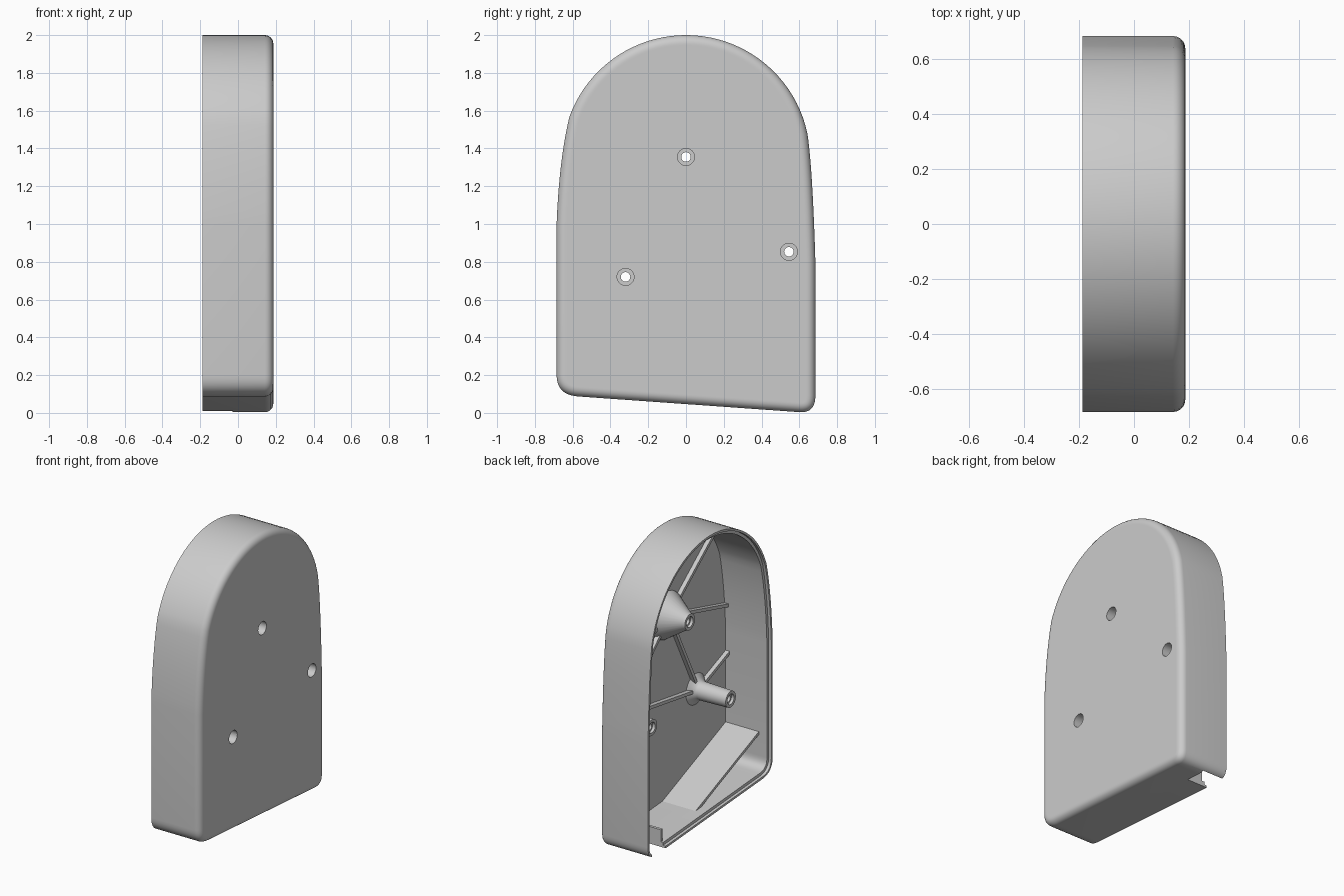
import bpy, bmesh, math
from mathutils import Vector

if "Cube" in bpy.data.objects:
    bpy.data.objects.remove(bpy.data.objects["Cube"], do_unlink=True)

grey = bpy.data.materials.new("light_grey_plastic")
grey.use_nodes = True
grey.diffuse_color = (0.6, 0.6, 0.6, 1)
grey.node_tree.nodes["Principled BSDF"].inputs["Base Color"].default_value = (0.6, 0.6, 0.6, 1)

OPEN, FACE, FLOOR = -0.187, 0.187, 0.15   # x of rim, outer face, inner face
WALL = 0.035


def finish(name, bm):
    bmesh.ops.recalc_face_normals(bm, faces=bm.faces)
    mesh = bpy.data.meshes.new(name)
    bm.to_mesh(mesh)
    bm.free()
    obj = bpy.data.objects.new(name, mesh)
    bpy.context.collection.objects.link(obj)
    mesh.materials.append(grey)
    return obj


def select(obj):
    bpy.ops.object.select_all(action='DESELECT')
    obj.select_set(True)
    bpy.context.view_layer.objects.active = obj


def smooth(obj):
    select(obj)
    bpy.ops.object.shade_smooth_by_angle(angle=math.radians(32))


def bridge(bm, a, b):
    for i in range(len(a)):
        j = (i + 1) % len(a)
        bm.faces.new((a[i], a[j], b[j], b[i]))


def box(name, x0, x1, y0, y1, z0, z1):
    bm = bmesh.new()
    bmesh.ops.create_cube(bm, size=1)
    for v in bm.verts:
        v.co = ((x0 + x1) / 2 + v.co.x * (x1 - x0),
                (y0 + y1) / 2 + v.co.y * (y1 - y0),
                (z0 + z1) / 2 + v.co.z * (z1 - z0))
    return finish(name, bm)


def bar(name, a, b, x0, x1, width):
    """Straight bar in the y-z plane between two points."""
    a, b = Vector(a), Vector(b)
    d = (b - a).normalized()
    n = Vector((-d.y, d.x)) * width / 2
    bm = bmesh.new()
    rings = [[bm.verts.new((x, p.x, p.y)) for p in (a + n, b + n, b - n, a - n)] for x in (x0, x1)]
    bridge(bm, *rings)
    for r in rings:
        bm.faces.new(r)
    return finish(name, bm)


def curve(a, c, b, n=10):
    a, c, b = Vector(a), Vector(c), Vector(b)
    return [a * (1 - t) ** 2 + c * 2 * t * (1 - t) + b * t * t for t in (i / n for i in range(n + 1))]


# Arched outline in (y, z), counter-clockwise
R, CZ = 0.657, 1.343
arc = [Vector((R * math.cos(a), CZ + R * math.sin(a)))
       for a in (math.radians(12 + 148 * i / 40) for i in range(41))]
outline = curve((0.6, 0.004), (0.685, -0.002), (0.685, 0.09))
outline += curve((0.685, 0.8), (0.67, 1.3), arc[0])[:-1]
outline += arc
outline += curve(arc[-1], (-0.672, 1.34), (-0.685, 1.0))[1:]
outline += curve((-0.685, 0.2), (-0.685, 0.095), (-0.57, 0.087))


def inset(d):
    pts = []
    for i, p in enumerate(outline):
        d1 = (p - outline[i - 1]).normalized()
        d2 = (outline[(i + 1) % len(outline)] - p).normalized()
        n1, n2 = Vector((-d1.y, d1.x)), Vector((-d2.y, d2.x))
        pts.append(p + (n1 + n2) * d / (1 + n1.dot(n2)))
    return pts


# Hollow cover: stepped inner rim, outer wall, rounded edge, flat face
r = 0.045
levels = [(FLOOR, WALL), (OPEN + 0.02, WALL), (OPEN + 0.02, 0.015), (OPEN, 0.015), (OPEN, 0)]
levels += [(FACE - r + r * math.sin(a), r * (1 - math.cos(a)))
           for a in (math.pi / 2 * i / 6 for i in range(7))]
levels.append((FACE, r + 0.008))
bm = bmesh.new()
rings = [[bm.verts.new((x, p.x, p.y)) for p in inset(d)] for x, d in levels]
for a, b in zip(rings, rings[1:]):
    bridge(bm, a, b)
bm.faces.new(rings[0])
bm.faces.new(rings[-1])
shell = finish("cover_shell", bm)

posts = {"upper": (0, 1.355), "front": (-0.32, 0.72), "rear": (0.545, 0.853)}

# Screw holes and corner notch cut from the cover
cutters = [box("notch_cutter", -0.3, -0.03, 0.49, 0.643, -0.1, 0.09)]
for y, z in posts.values():
    bpy.ops.mesh.primitive_cylinder_add(vertices=32, radius=0.045, depth=0.2,
                                        location=(0.17, y, z), rotation=(0, math.pi / 2, 0))
    cutters.append(bpy.context.object)
for c in cutters:
    c.hide_render = True
    mod = shell.modifiers.new("cut", 'BOOLEAN')
    mod.object, mod.operation, mod.solver = c, 'DIFFERENCE', 'EXACT'
    select(shell)
    bpy.ops.object.modifier_apply(modifier=mod.name)
    bpy.data.objects.remove(c, do_unlink=True)
smooth(shell)


# Screw posts turned around the x axis, with counterbore and tip recess
def post(name, centre, outer, tip, seat):
    profile = outer + [(tip, 0.036), (tip + 0.02, 0.036), (tip + 0.02, 0.025),
                       (seat, 0.025), (seat, 0.045), (FLOOR + 0.01, 0.045)]
    n = 32
    bm = bmesh.new()
    loops = [[bm.verts.new((x, centre[0] + rad * math.cos(math.tau * i / n),
                            centre[1] + rad * math.sin(math.tau * i / n))) for i in range(n)]
             for x, rad in profile]
    for a, b in zip(loops, loops[1:] + loops[:1]):
        bridge(bm, a, b)
    smooth(finish(name, bm))


post("upper_cone_post", posts["upper"],
     [(FLOOR + 0.01, 0.165), (FLOOR - 0.01, 0.16), (-0.01, 0.06), (-0.03, 0.055)], -0.03, 0.08)
flare = [(FLOOR - 0.05 * math.sin(a), 0.062 + 0.045 * (1 - math.sin(a)) ** 1.5)
         for a in (math.pi / 2 * i / 6 for i in range(7))]
for key in ("front", "rear"):
    post(key + "_post", posts[key], [(FLOOR + 0.01, 0.107)] + flare + [(-0.12, 0.056)], -0.12, 0.05)

# Stiffening ribs between posts and walls
links = [("upper", "front"), ("upper", "rear"), ("front", "rear"),
         ("upper", (-0.5, 1.75)), ("upper", (0.5, 1.75)),
         ("upper", (-0.665, 1.18)), ("upper", (0.655, 1.18)), ("front", (-0.67, 0.86))]
for i, (start, end) in enumerate(links):
    a = Vector(posts[start])
    b = Vector(posts[end] if end in posts else end)
    d = (b - a).normalized()
    bar(f"rib_{i + 1}", a + d * 0.055, b - d * (0.055 if end in posts else 0), 0.12, FLOOR + 0.01, 0.022)

# Sloping plate in the lower front corner
bar("sloping_plate", (0.075, 0.055), (-0.668, 0.362), -0.105, FLOOR + 0.01, 0.02)

# Low guard walls around the notch
box("notch_side_guard", -0.15, -0.01, 0.47, 0.49, 0.025, 0.13)
box("notch_back_guard", -0.03, -0.01, 0.47, 0.66, 0.04, 0.13)
